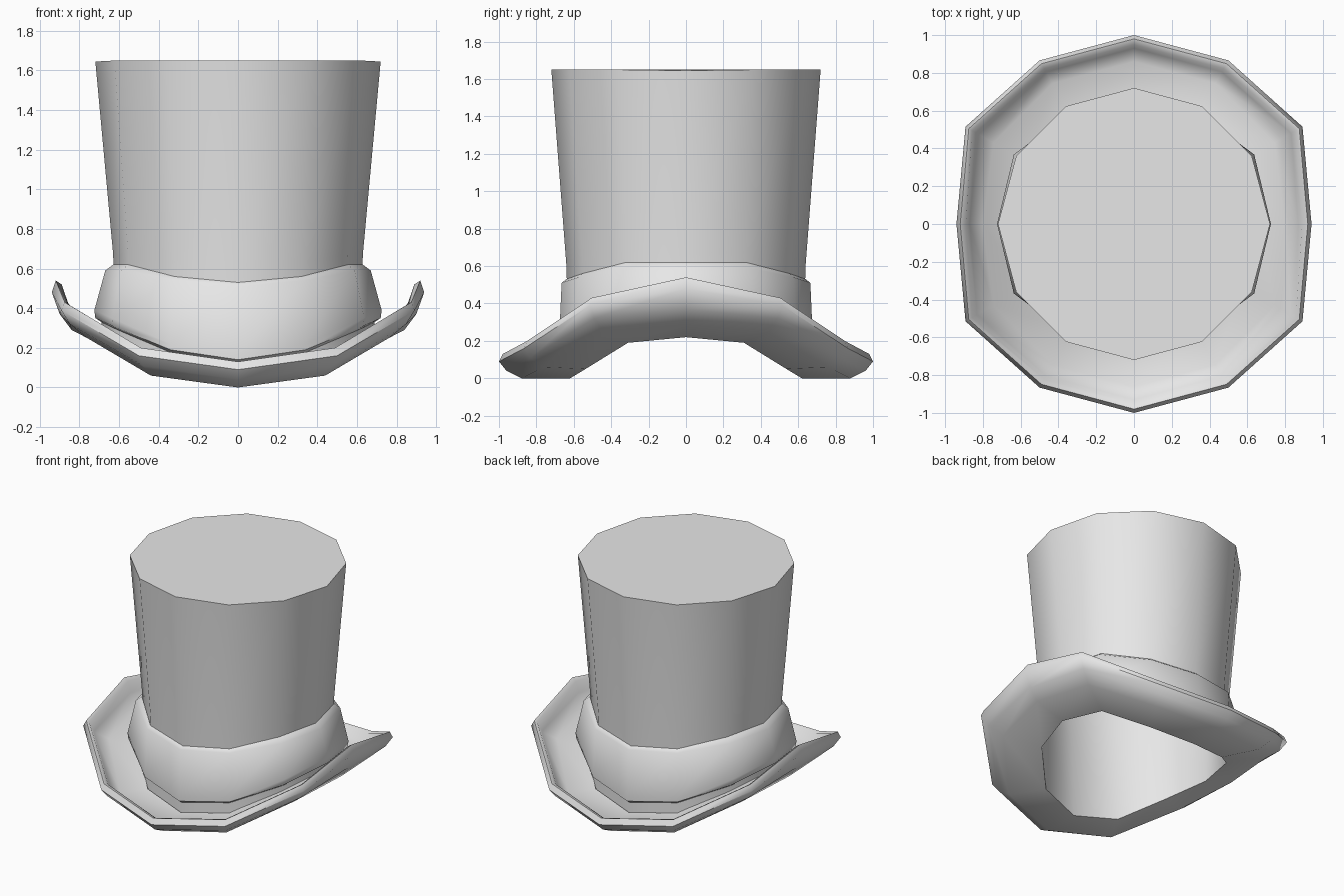
import bpy
import bmesh
from math import sin, cos, radians

SIDES = 12
FOLD = (0, 1, 2, 3, 2, 1)  # quarter-turn symmetry: side, side-front, front-side, front

cube = bpy.data.objects.get("Cube")
if cube:
    bpy.data.objects.remove(cube, do_unlink=True)

felt = bpy.data.materials.new("grey_felt")
felt.use_nodes = True
felt.diffuse_color = (0.8, 0.8, 0.8, 1)
felt.node_tree.nodes["Principled BSDF"].inputs["Base Color"].default_value = (0.8, 0.8, 0.8, 1)


def add_ring(bm, radii, heights):
    """One twelve-sided loop; radii and heights are given from the side to the front."""
    side, diagonal, front = radii
    spread = (side, diagonal, front, front)
    loop = []
    for k in range(SIDES):
        angle = radians(360 / SIDES * k)
        column = FOLD[k % len(FOLD)]
        r = spread[column]
        loop.append(bm.verts.new((r * cos(angle), r * sin(angle), heights[column])))
    return loop


def build_part(name, rings, cap=False):
    """Skin a stack of bent rings, optionally closing the last one."""
    bm = bmesh.new()
    loops = [add_ring(bm, radii, heights) for radii, heights in rings]
    for lower, upper in zip(loops, loops[1:]):
        for k in range(SIDES):
            n = (k + 1) % SIDES
            bm.faces.new((lower[k], lower[n], upper[n], upper[k]))
    if cap:
        bm.faces.new(loops[-1])
    mesh = bpy.data.meshes.new(name)
    bm.to_mesh(mesh)
    bm.free()
    mesh.materials.append(felt)
    part = bpy.data.objects.new(name, mesh)
    bpy.context.collection.objects.link(part)
    bpy.ops.object.select_all(action="DESELECT")
    part.select_set(True)
    bpy.context.view_layer.objects.active = part
    bpy.ops.object.shade_smooth_by_angle(angle=radians(50))
    return part


# Opening edge shared by the crown and the brim
opening = ((0.62, 0.62, 0.62), (0.22, 0.19, 0.05, 0))

# Hollow crown, flaring towards a flat top
build_part("crown", [
    opening,
    ((0.63, 0.64, 0.64), (0.67, 0.67, 0.63, 0.61)),
    ((0.72, 0.72, 0.72), (1.645, 1.65, 1.65, 1.65)),
], cap=True)

# Brim: underside, rolled rim, then back over the upper surface
build_part("brim", [
    opening,
    ((0.84, 0.88, 0.88), (0.29, 0.25, 0.06, 0)),
    ((0.9, 0.98, 0.96), (0.37, 0.32, 0.11, 0.04)),
    ((0.94, 1.03, 1), (0.48, 0.39, 0.16, 0.09)),
    ((0.92, 1.01, 0.98), (0.54, 0.43, 0.2, 0.13)),
    ((0.89, 0.99, 0.95), (0.52, 0.42, 0.19, 0.12)),
    ((0.87, 0.96, 0.93), (0.44, 0.35, 0.15, 0.08)),
    ((0.8, 0.86, 0.86), (0.36, 0.3, 0.11, 0.05)),
    ((0.66, 0.66, 0.66), (0.28, 0.24, 0.1, 0.05)),
])

# Hat band wrapped around the foot of the crown, with a small step below it
build_part("hat_band", [
    ((0.69, 0.7, 0.65), (0.25, 0.21, 0.08, 0.03)),
    ((0.69, 0.7, 0.65), (0.33, 0.29, 0.17, 0.12)),
    ((0.72, 0.73, 0.68), (0.35, 0.31, 0.19, 0.14)),
    ((0.725, 0.735, 0.68), (0.39, 0.35, 0.22, 0.17)),
    ((0.67, 0.68, 0.665), (0.59, 0.59, 0.54, 0.51)),
    ((0.63, 0.64, 0.64), (0.62, 0.62, 0.56, 0.53)),
])
